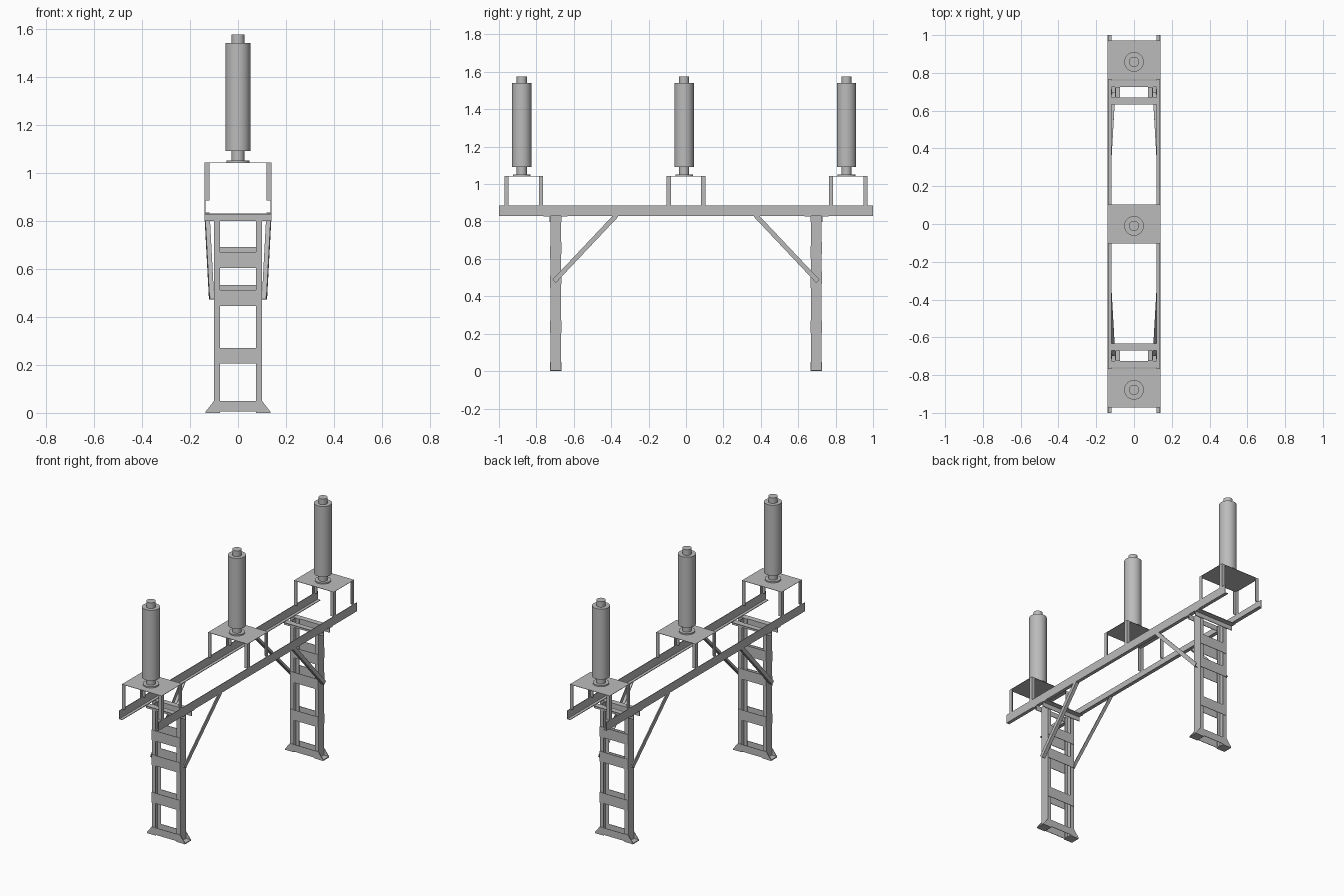
import bpy, bmesh
from mathutils import Vector

cube = bpy.data.objects.get("Cube")
if cube:
    bpy.data.objects.remove(cube)

steel = bpy.data.materials.new("galvanised grey")
steel.use_nodes = True
GREY = (0.5, 0.5, 0.5, 1)
steel.diffuse_color = GREY
steel.node_tree.nodes["Principled BSDF"].inputs["Base Color"].default_value = GREY
T = 0.004  # sheet thickness of the rolled sections


def extrude(name, profile, origin, u, v, path):
    """Sweep a 2D profile, laid out on axes u and v, along a straight path."""
    origin, u, v, path = map(Vector, (origin, u, v, path))
    bm = bmesh.new()
    face = bm.faces.new([bm.verts.new(origin + u * a + v * b) for a, b in profile])
    new = bmesh.ops.extrude_face_region(bm, geom=[face])["geom"]
    bmesh.ops.translate(bm, vec=path, verts=[g for g in new if isinstance(g, bmesh.types.BMVert)])
    bmesh.ops.recalc_face_normals(bm, faces=bm.faces)
    mesh = bpy.data.meshes.new(name)
    bm.to_mesh(mesh)
    bm.free()
    mesh.materials.append(steel)
    obj = bpy.data.objects.new(name, mesh)
    bpy.context.collection.objects.link(obj)
    return obj


def angle(a, b):
    return [(0, 0), (a, 0), (a, T), (T, T), (T, b), (0, b)]


def channel(w, h):
    return [(0, 0), (w, 0), (w, T), (T, T), (T, h - T), (w, h - T), (w, h), (0, h)]


def box(name, x0, x1, y0, y1, z0, z1):
    return extrude(name, [(x0, y0), (x1, y0), (x1, y1), (x0, y1)],
                   (0, 0, z0), (1, 0, 0), (0, 1, 0), (0, 0, z1 - z0))


def lathe(name, profile, y):
    """Turn a radius/height profile about a vertical axis."""
    bm = bmesh.new()
    verts = [bm.verts.new((r, 0, z)) for r, z in profile]
    edges = [bm.edges.new(pair) for pair in zip(verts, verts[1:])]
    bmesh.ops.spin(bm, geom=verts + edges, axis=(0, 0, 1), cent=(0, 0, 0),
                   angle=6.283185, steps=32)
    bmesh.ops.remove_doubles(bm, verts=bm.verts, dist=0.0001)
    bmesh.ops.recalc_face_normals(bm, faces=bm.faces)
    mesh = bpy.data.meshes.new(name)
    bm.to_mesh(mesh)
    bm.free()
    mesh.materials.append(steel)
    obj = bpy.data.objects.new(name, mesh)
    obj.location.y = y
    bpy.context.collection.objects.link(obj)
    bpy.ops.object.select_all(action="DESELECT")
    obj.select_set(True)
    bpy.context.view_layer.objects.active = obj
    bpy.ops.object.shade_smooth_by_angle()


SIDES = ((1, "left"), (-1, "right"))
ENDS = ((-1, "front"), (1, "back"))

# Long angle beams with the lower flange turned inward
for sx, side in SIDES:
    extrude(side + "_beam", angle(0.022, 0.055), (sx * 0.14, -1, 0.83),
            (-sx, 0, 0), (0, 0, 1), (0, 2, 0))

# Three platforms, each on four angle posts and carrying an insulator
INSULATOR = [(0, 1.042), (0.047, 1.042), (0.047, 1.05), (0.027, 1.05), (0.027, 1.09),
             (0.052, 1.09), (0.052, 1.54), (0.027, 1.54), (0.027, 1.576), (0, 1.576)]
for yc, place in ((-0.868, "front"), (0, "middle"), (0.868, "back")):
    box(place + "_platform", -0.14, 0.14, yc - 0.103, yc + 0.103, 1.04, 1.042)
    lathe(place + "_insulator", INSULATOR, yc - 0.01)
    for sx, side in SIDES:
        for sy, end in ENDS:
            extrude(f"{place}_platform_{side}_{end}_post", angle(0.022, 0.022),
                    (sx * 0.14, yc + sy * 0.103, 0.885), (-sx, 0, 0), (0, -sy, 0), (0, 0, 0.155))

# Two ladder-like towers
for ty, tower in ENDS:
    yc = ty * 0.697
    for sx, side in SIDES:
        # Leg channel, open inward, on a foot plate
        extrude(f"{tower}_{side}_leg", channel(0.026, 0.056), (sx * 0.1, yc - 0.028, 0),
                (-sx, 0, 0), (0, 1, 0), (0, 0, 0.83))
        xs = sorted((sx * 0.074, sx * 0.135))
        box(f"{tower}_{side}_foot_plate", *xs, yc - 0.031, yc + 0.031, 0, 0.006)
        # Diagonal brace leaning outward to the beam
        start = Vector((sx * 0.121, ty * 0.7, 0.475))
        end_pt = Vector((sx * 0.14, ty * 0.365, 0.83))
        path = end_pt - start
        across = path.cross(Vector((sx, 0, 0))).normalized()
        if across.z < 0:
            across.negate()
        extrude(f"{tower}_{side}_brace", angle(0.022, 0.025), start - across * 0.005,
                (-sx, 0, 0), across, path)
    for sy, end in ENDS:
        yf = yc + sy * 0.028
        # Head angle with its flange turned away from the legs
        extrude(f"{tower}_tower_{end}_head_angle", angle(0.036, 0.032), (-0.14, yf, 0.83),
                (0, sy, 0), (0, 0, -1), (0.28, 0, 0))
        # Batten plates between the legs
        shift = 0 if sy < 0 else 0.022
        for i, z in enumerate((0.205, 0.445 + shift, 0.603 + shift)):
            ys = sorted((yf, yf + sy * 0.003))
            box(f"{tower}_tower_{end}_batten_{i + 1}", -0.1, 0.1, *ys, z, z + 0.066)
        # Flared shoe plate at ground level
        extrude(f"{tower}_tower_{end}_shoe_plate",
                [(-0.135, 0.005), (0.135, 0.005), (0.1, 0.05), (-0.1, 0.05)],
                (0, yf, 0), (1, 0, 0), (0, 0, 1), (0, sy * 0.003, 0))
